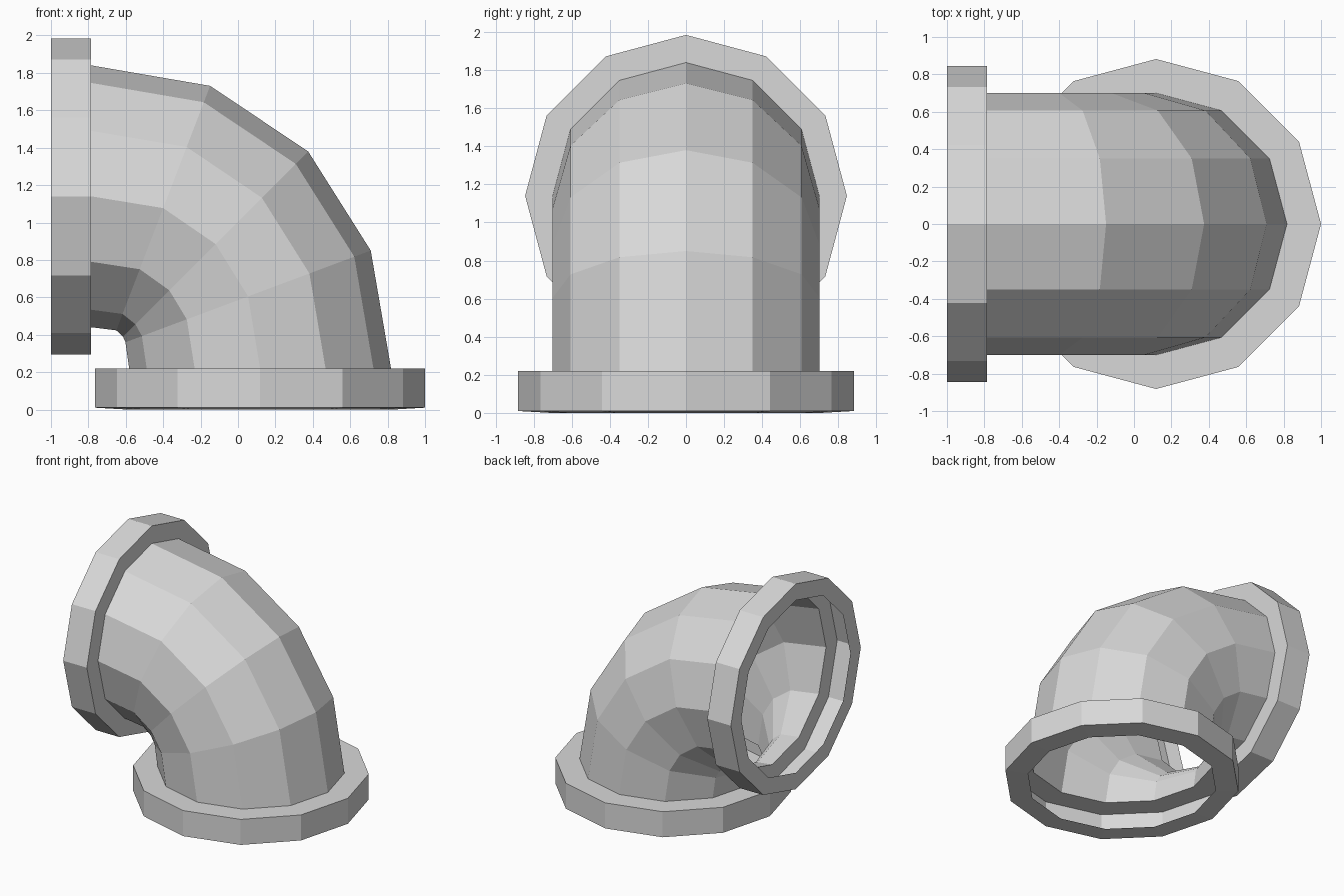
import bpy
import bmesh
from math import sin, cos, radians, tau
from mathutils import Vector

cube = bpy.data.objects.get("Cube")
if cube:
    bpy.data.objects.remove(cube, do_unlink=True)

SIDES = 12
PIPE_R = 0.70
HOLE_R = 0.71

# Light grey material
grey = bpy.data.materials.new("light_grey")
grey.use_nodes = True
colour = (0.69, 0.69, 0.69, 1)
grey.diffuse_color = colour
grey.node_tree.nodes["Principled BSDF"].inputs["Base Color"].default_value = colour

bm = bmesh.new()


def ring(x, z, tilt, radius):
    """Ring of vertices around (x, 0, z), tilted about the y axis."""
    out = Vector((cos(radians(tilt)), 0, sin(radians(tilt))))
    side = Vector((0, 1, 0))
    centre = Vector((x, 0, z))
    angles = [tau * k / SIDES for k in range(SIDES)]
    return [bm.verts.new(centre + radius * (out * cos(a) + side * sin(a))) for a in angles]


rings = [
    # Bottom flange: rim, outer wall, collar
    ring(0.118, 0.0, 0, HOLE_R),
    ring(0.118, 0.01, 0, 0.882),
    ring(0.118, 0.22, 0, 0.882),
    # Curved pipe
    ring(0.118, 0.22, 0, PIPE_R),
    ring(0.054, 0.605, 20.5, PIPE_R),
    ring(-0.12, 0.885, 45, PIPE_R),
    ring(-0.40, 1.077, 69, PIPE_R),
    ring(-0.785, 1.14, 90, PIPE_R),
    # Side flange: collar, outer wall, rim
    ring(-0.785, 1.14, 90, 0.845),
    ring(-1.0, 1.14, 90, 0.845),
    ring(-1.0, 1.14, 90, HOLE_R),
]
for a, b in zip(rings, rings[1:]):
    for k in range(SIDES):
        n = (k + 1) % SIDES
        bm.faces.new((a[k], a[n], b[n], b[k]))

# Hollow elbow, a single thin shell
mesh = bpy.data.meshes.new("pipe_elbow")
bm.to_mesh(mesh)
bm.free()
mesh.materials.append(grey)
elbow = bpy.data.objects.new("pipe_elbow", mesh)
bpy.context.collection.objects.link(elbow)
